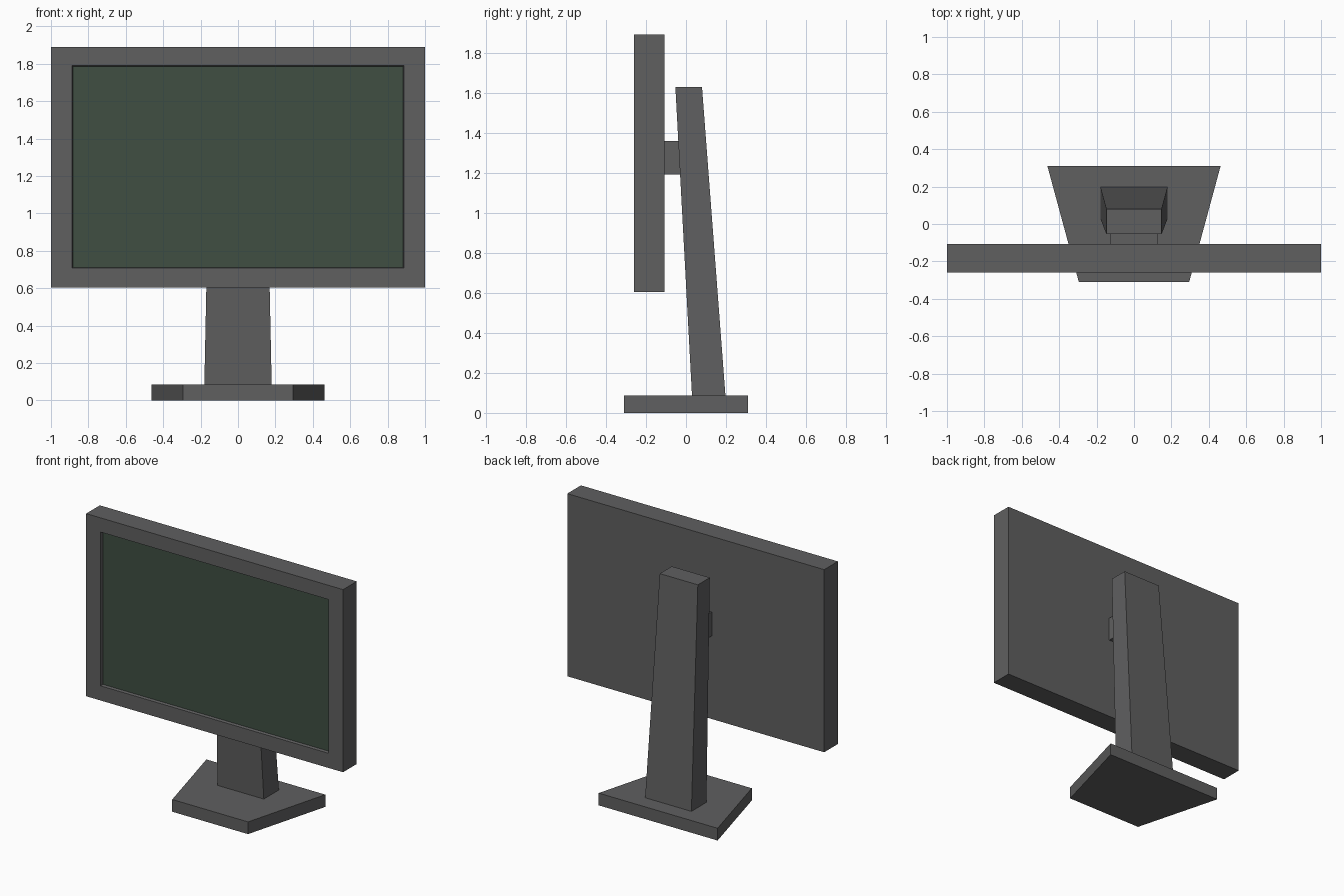
import bpy, bmesh

if "Cube" in bpy.data.objects:
    bpy.data.objects.remove(bpy.data.objects["Cube"])


def material(name, rgb):
    m = bpy.data.materials.new(name)
    m.diffuse_color = (*rgb, 1.0)
    m.use_nodes = True
    m.node_tree.nodes["Principled BSDF"].inputs["Base Color"].default_value = m.diffuse_color
    return m


GREY = material("dark_grey_plastic", (0.115, 0.115, 0.117))
GREEN = material("dark_green_screen", (0.050, 0.078, 0.055))


def finish(name, bm, mats):
    bmesh.ops.recalc_face_normals(bm, faces=bm.faces[:])
    me = bpy.data.meshes.new(name)
    bm.to_mesh(me)
    bm.free()
    for m in mats:
        me.materials.append(m)
    ob = bpy.data.objects.new(name, me)
    bpy.context.collection.objects.link(ob)
    return ob


def frustum(bm, bottom, top):
    """Block between two sections, each (z, front y, front half x, back y, back half x)."""
    rings = []
    for z, yf, xf, yb, xb in (bottom, top):
        pts = ((-xf, yf), (xf, yf), (xb, yb), (-xb, yb))
        rings.append([bm.verts.new((x, y, z)) for x, y in pts])
    a, b = rings
    bm.faces.new(a[::-1])
    bm.faces.new(b)
    for i in range(4):
        j = (i + 1) % 4
        bm.faces.new((a[i], a[j], b[j], b[i]))
    bmesh.ops.recalc_face_normals(bm, faces=bm.faces[:])


def block(name, bottom, top):
    bm = bmesh.new()
    frustum(bm, bottom, top)
    return finish(name, bm, [GREY])


# Base plate, wider at the back
block("base", (0.0, -0.31, 0.295, 0.31, 0.463), (0.086, -0.31, 0.295, 0.31, 0.463))

# Leaning, tapered stand
block("stand", (0.086, 0.03, 0.18, 0.197, 0.18), (1.627, -0.053, 0.148, 0.08, 0.148))

# Bracket between the display and the stand
block("bracket", (1.19, -0.112, 0.125, 0.0, 0.125), (1.358, -0.112, 0.125, 0.0, 0.125))

# Display housing with the screen set back into the front face
FRONT, BACK = -0.26, -0.108
bm = bmesh.new()
frustum(bm, (0.605, FRONT, 1.0, BACK, 1.0), (1.89, FRONT, 1.0, BACK, 1.0))
bm.normal_update()
screen = min(bm.faces, key=lambda f: f.calc_center_median().y)


def inset_to(half_x, z_low, z_high, y):
    bmesh.ops.inset_region(bm, faces=[screen], thickness=0.004, use_even_offset=True)
    mid = screen.calc_center_median().z
    for v in screen.verts:
        v.co = (half_x if v.co.x > 0 else -half_x, y, z_high if v.co.z > mid else z_low)


inset_to(0.887, 0.708, 1.79, FRONT)
inset_to(0.883, 0.712, 1.786, FRONT + 0.02)
screen.material_index = 1
finish("display", bm, [GREY, GREEN])
